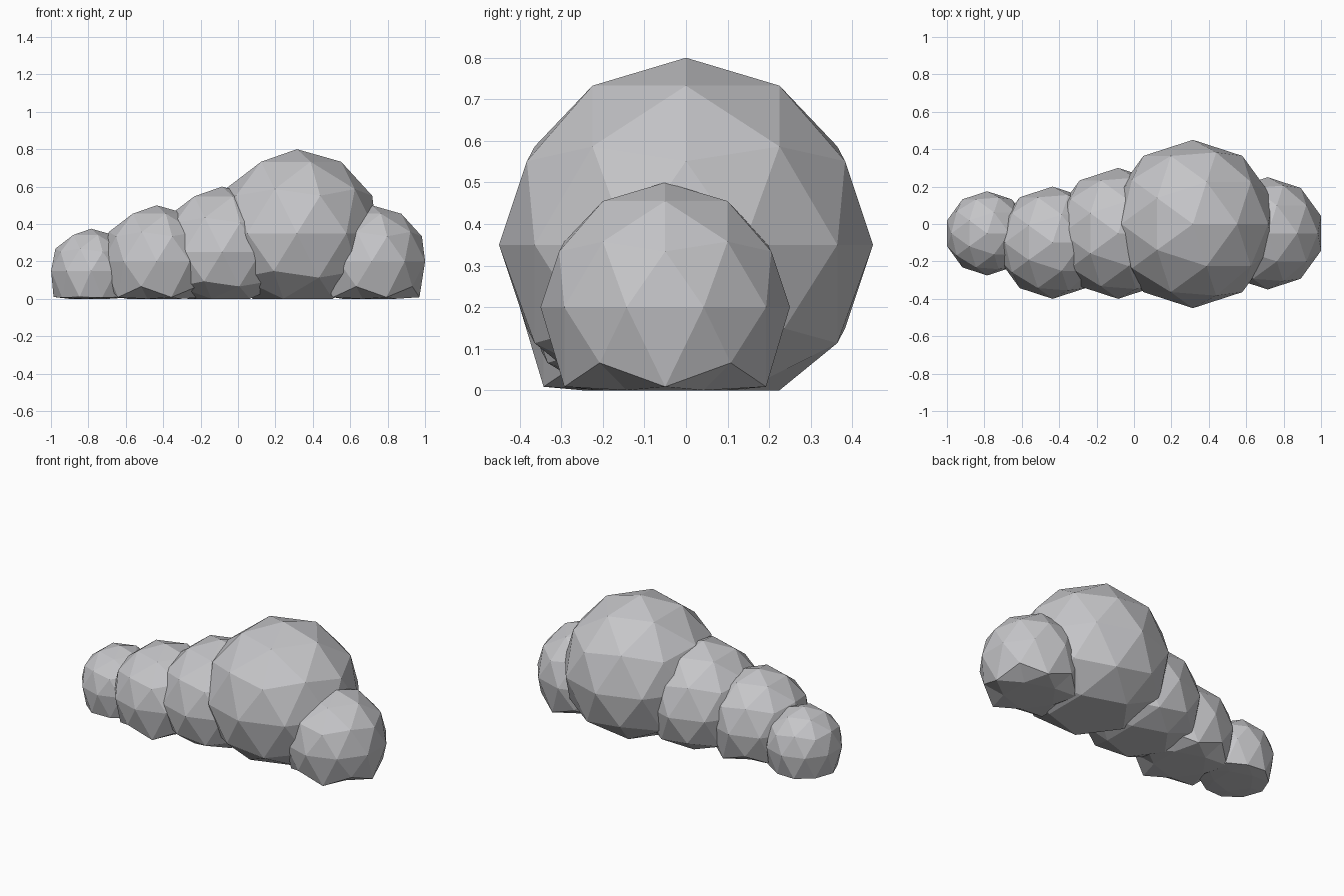
import bpy

# Remove the default cube
cube = bpy.data.objects.get("Cube")
if cube:
    bpy.data.objects.remove(cube, do_unlink=True)

# Single grey material
COLOUR = (0.56, 0.56, 0.58, 1.0)
grey = bpy.data.materials.new("pale_grey")
grey.use_nodes = True
grey.diffuse_color = COLOUR
grey.node_tree.nodes["Principled BSDF"].inputs["Base Color"].default_value = COLOUR

FLATTEN_BELOW = 0.055


def puff(name, x, y, z, radius):
    """Low-poly ball whose underside is pressed flat onto the ground."""
    bpy.ops.mesh.primitive_ico_sphere_add(subdivisions=2, radius=radius, location=(x, y, z))
    ball = bpy.context.object
    ball.name = ball.data.name = name
    for vert in ball.data.vertices:
        height = vert.co.z + z
        if height < FLATTEN_BELOW:
            vert.co.z = max(0.0, height * 0.2) - z
    ball.data.materials.append(grey)
    bpy.ops.object.shade_flat()
    return ball


# Row of overlapping puffs, from the model's right to its left
puff("right_end_puff", -0.785, -0.05, 0.15, 0.225)
puff("right_puff", -0.435, -0.10, 0.20, 0.30)
puff("middle_puff", -0.085, -0.05, 0.25, 0.35)
puff("main_puff", 0.315, 0.0, 0.35, 0.45)
puff("left_end_puff", 0.715, -0.05, 0.20, 0.30)
